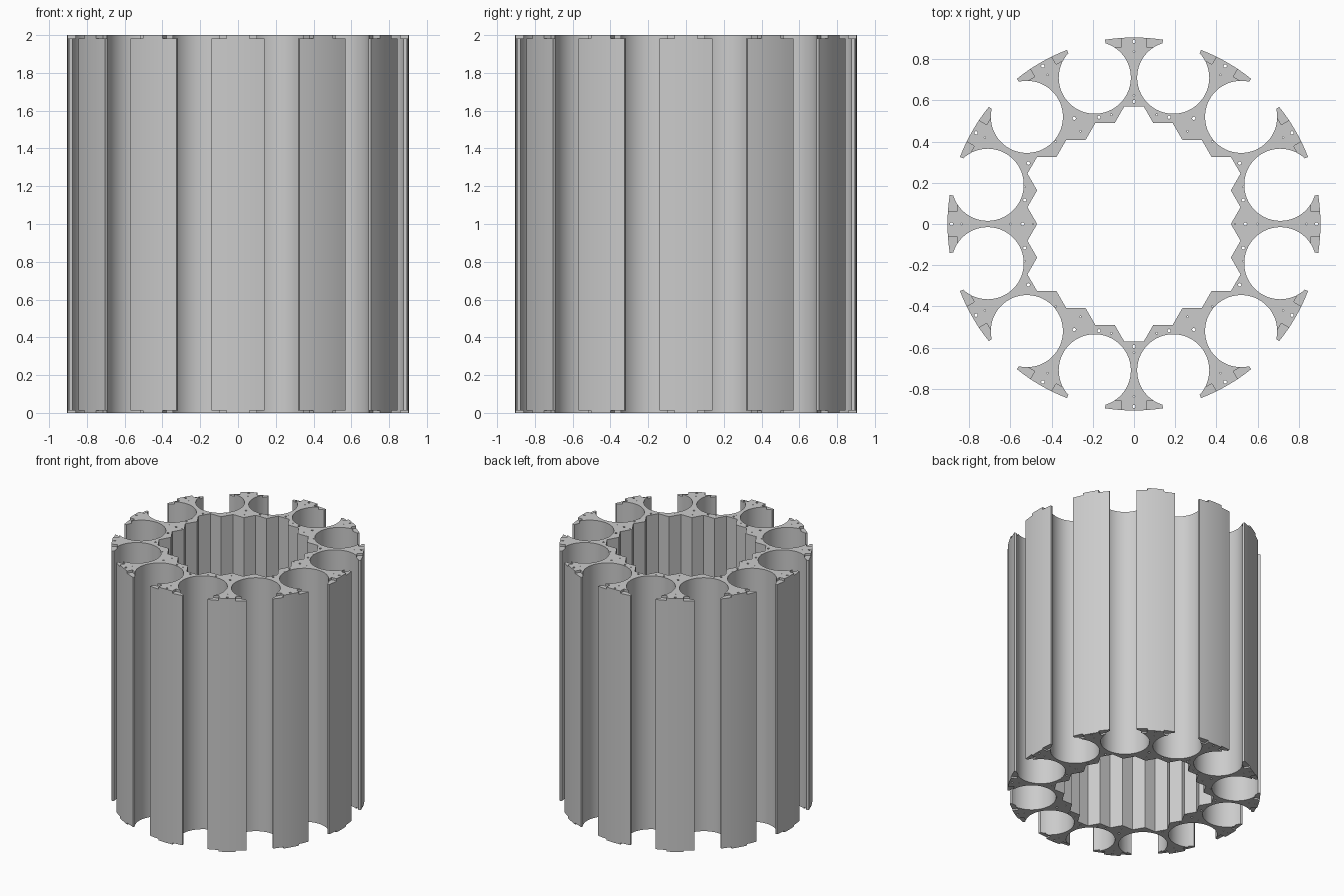
import bpy, bmesh, math
from mathutils import Matrix, Vector

if "Cube" in bpy.data.objects:
    bpy.data.objects.remove(bpy.data.objects["Cube"])

R_OUT, R_PITCH, R_BORE = 0.905, 0.735, 0.175
HEIGHT = 2.0
TIP = math.radians(8.94)
TIP_ARC = math.radians(32.3)


def polar(r, a):
    return Vector((r * math.cos(a), r * math.sin(a)))


def circle(c, r, n):
    return [Vector(c) + polar(r, 2 * math.pi * i / n) for i in range(n)]


def mirrored(points):
    """Reflect points into all four quadrants without duplicates."""
    return sorted({(x * sx + 0.0, y * sy + 0.0) for x, y in points
                   for sx in (1, -1) for sy in (1, -1)})


# Outer outline: twelve flared arms separated by open drum bores
outline = []
for k in range(12):
    arm = math.radians(30 * k)
    outline += [polar(R_OUT, arm - TIP + 2 * TIP * i / 8) for i in range(9)]
    mid = arm + math.radians(15)
    c = polar(R_PITCH, mid)
    sweep = 2 * math.pi - 2 * TIP_ARC
    outline += [c + polar(R_BORE, mid - TIP_ARC - sweep * i / 48) for i in range(49)]

# Inner outline: stepped edge following a hexagonal lattice
S, H = 0.047, 0.0815
quarter = [(10, 0), (11, 1), (10, 2), (11, 3), (10, 4), (8, 4),
           (7, 5), (5, 5), (4, 6), (2, 6), (1, 7)]
q = [Vector((a * S, b * H)) for a, b in quarter]
half = q + [Vector((-p.x, p.y)) for p in reversed(q)]
inner = half + [Vector((p.x, -p.y)) for p in reversed(half[1:-1])]

# Coolant channels: large and small, in the core ring and the arms
large = mirrored([(0.17, 0.518), (0.29, 0.513), (0.513, 0.295), (0.53, 0.116),
                  (0, 0.595), (0.54, 0)])
small = mirrored([(0.11, 0.53), (0.26, 0.45), (0.38, 0.40), (0.53, 0.18),
                  (0, 0.625), (0.6, 0), (0.49, 0)])
for k in range(12):
    large.append(tuple(polar(0.885, math.radians(30 * k))))
    small.append(tuple(polar(0.835, math.radians(30 * k))))

loops = [outline, inner]
loops += [circle(c, 0.008, 12) for c in large]
loops += [circle(c, 0.004, 8) for c in small]

# Filled profile extruded into the reflector body
curve = bpy.data.curves.new("reflector_body", 'CURVE')
curve.dimensions = '2D'
curve.fill_mode = 'BOTH'
curve.extrude = HEIGHT / 2
for loop in loops:
    sp = curve.splines.new('POLY')
    sp.points.add(len(loop) - 1)
    for p, v in zip(sp.points, loop):
        p.co = (v.x, v.y, 0, 1)
    sp.use_cyclic_u = True
body = bpy.data.objects.new("reflector_body", curve)
bpy.context.collection.objects.link(body)
bpy.context.view_layer.objects.active = body
body.select_set(True)
bpy.ops.object.convert(target='MESH')
body = bpy.context.view_layer.objects.active
bm = bmesh.new()
bm.from_mesh(body.data)
bmesh.ops.remove_doubles(bm, verts=bm.verts, dist=1e-5)
bmesh.ops.translate(bm, verts=bm.verts, vec=(0, 0, HEIGHT / 2))
bmesh.ops.recalc_face_normals(bm, faces=bm.faces)
bm.to_mesh(body.data)
bm.free()

# Notches that lower the arm tips, leaving a central tab at each end
bm = bmesh.new()
for k in range(12):
    turn = Matrix.Rotation(math.radians(30 * k), 4, 'Z')
    for side in (-1, 1):
        for z0, z1 in ((-0.05, 0.012), (HEIGHT - 0.018, HEIGHT + 0.05)):
            place = Matrix.Translation((0.91, side * 0.11, (z0 + z1) / 2))
            size = Matrix.Diagonal((0.10, 0.10, z1 - z0, 1))
            bmesh.ops.create_cube(bm, size=1, matrix=turn @ place @ size)
mesh = bpy.data.meshes.new("notch_cutter")
bm.to_mesh(mesh)
bm.free()
cutter = bpy.data.objects.new("notch_cutter", mesh)
bpy.context.collection.objects.link(cutter)
cutter.hide_render = True

mod = body.modifiers.new("notches", 'BOOLEAN')
mod.operation = 'DIFFERENCE'
mod.solver = 'EXACT'
mod.object = cutter
bpy.ops.object.modifier_apply(modifier=mod.name)
bpy.data.objects.remove(cutter)

bpy.ops.object.shade_smooth_by_angle(angle=math.radians(25))
